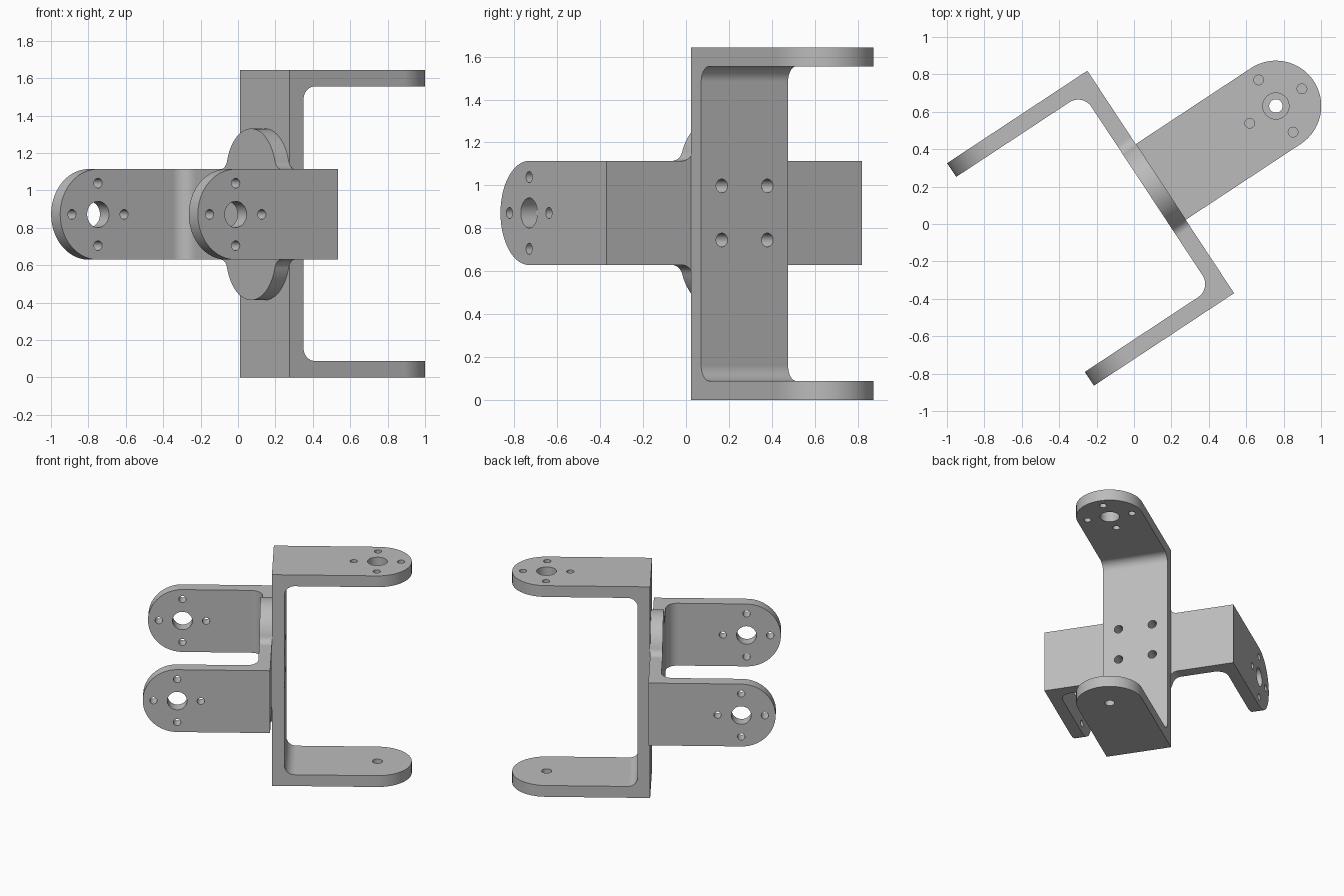
import bpy, bmesh, math
from math import cos, sin, pi
from mathutils import Matrix, Vector

cube = bpy.data.objects.get("Cube")
if cube:
    bpy.data.objects.remove(cube)

steel = bpy.data.materials.new("plain grey metal")
steel.use_nodes = True
grey = (0.5, 0.5, 0.5, 1)
steel.diffuse_color = grey
steel.node_tree.nodes["Principled BSDF"].inputs["Base Color"].default_value = grey

THICK = 0.088     # sheet thickness
HALF = 0.2425     # half the strap width, also the tip radius
YAW = Matrix.Rotation(math.radians(33.4), 4, "Z")


def arc(cx, cy, r, a0, a1, n=16):
    """Points along a 2D arc, angles in radians."""
    return [(cx + r * cos(a0 + (a1 - a0) * i / n),
             cy + r * sin(a0 + (a1 - a0) * i / n)) for i in range(n + 1)]


def prism(name, points, depth):
    """Solid from a planar outline swept along a vector."""
    bm = bmesh.new()
    face = bm.faces.new([bm.verts.new(p) for p in points])
    swept = bmesh.ops.extrude_face_region(bm, geom=[face])["geom"]
    bmesh.ops.translate(bm, vec=Vector(depth),
                        verts=[v for v in swept if isinstance(v, bmesh.types.BMVert)])
    bmesh.ops.recalc_face_normals(bm, faces=bm.faces)
    mesh = bpy.data.meshes.new(name)
    bm.to_mesh(mesh)
    bm.free()
    mesh.materials.append(steel)
    obj = bpy.data.objects.new(name, mesh)
    bpy.context.collection.objects.link(obj)
    return obj


def activate(obj):
    bpy.ops.object.select_all(action="DESELECT")
    obj.select_set(True)
    bpy.context.view_layer.objects.active = obj


def combine(obj, tool, operation):
    """Apply a boolean and discard the tool."""
    tool.hide_render = True
    mod = obj.modifiers.new("combine", "BOOLEAN")
    mod.operation, mod.solver, mod.object = operation, "EXACT", tool
    activate(obj)
    bpy.ops.object.modifier_apply(modifier=mod.name)
    bpy.data.objects.remove(tool)


def drill_arm(obj, x, y, r):
    """Hole through an arm, running along y."""
    ring = arc(x[0], x[1], r, 0, 2 * pi, 40)[:-1]
    combine(obj, prism("drill", [(a, y - 0.1, c) for a, c in ring], (0, 0.2, 0)), "DIFFERENCE")


def drill_base(obj, y, z, r):
    """Hole through the base, running along x."""
    ring = arc(y, z, r, 0, 2 * pi, 32)[:-1]
    combine(obj, prism("drill", [(-0.1, b, c) for b, c in ring], (0.3, 0, 0)), "DIFFERENCE")


def bracket(name, length, span, fillet):
    """U-shaped strap: base at x = 0, arms along +x with round tips."""
    s, t = span / 2, THICK
    c = t + fillet
    upper = arc(c, s - c, fillet, pi / 2, pi)
    lower = [(x, -y) for x, y in reversed(upper)]
    outline = ([(0, -s), (0, s), (length, s), (length, s - t)] + upper
               + lower + [(length, t - s), (length, -s)])
    obj = prism(name, [(x, y, -HALF) for x, y in outline], (0, 0, 2 * HALF))
    # Round both arm tips at once with a stadium outline
    tip = arc(length - HALF, 0, HALF, -pi / 2, pi / 2, 48)
    side = [(-0.1, HALF), (-0.1, -HALF)] + tip
    combine(obj, prism("tip", [(x, -2, z) for x, z in side], (0, 4, 0)), "INTERSECT")
    return obj


def hole_pattern(obj, x, y):
    """Large bore with four screw holes around it."""
    drill_arm(obj, (x, 0), y, 0.07)
    for k in range(4):
        a = k * pi / 2
        drill_arm(obj, (x + 0.167 * cos(a), 0.167 * sin(a)), y, 0.026)


def finish(obj, matrix):
    for y in (-0.126, 0.126):
        for z in (-0.127, 0.127):
            drill_base(obj, y + obj["shift_y"], z + obj["shift_z"], 0.032)
    obj.data.transform(YAW @ matrix)
    activate(obj)
    bpy.ops.object.shade_smooth_by_angle(angle=math.radians(30))
    mod = obj.modifiers.new("clean normals", "WEIGHTED_NORMAL")
    mod.keep_sharp = True


# Upright bracket, arms above and below
LONG, TALL = 0.98, 1.643
upright = bracket("upright_bracket", LONG, TALL, 0.072)
hole_pattern(upright, LONG - HALF, TALL / 2)
drill_arm(upright, (LONG - HALF, 0), -TALL / 2, 0.036)
upright["shift_y"], upright["shift_z"] = 0.05, 0.0
finish(upright, Matrix.Translation((0.243, 0.109, TALL / 2)) @ Matrix.Rotation(pi / 2, 4, "X"))

# Level bracket, arms side by side
SHORT, WIDE = 0.898, 1.425
level = bracket("level_bracket", SHORT, WIDE, 0.085)

# Rounded mounting tabs above and below its base
BLEND, CENTRE = 0.06, 0.216
fz = HALF + BLEND
fy = math.sqrt((HALF + BLEND) ** 2 - (fz - CENTRE) ** 2)
lean = math.atan2(fz - CENTRE, fy)
foot = arc(fy, fz, BLEND, -pi / 2, lean - pi, 10)
crown = arc(0, CENTRE, HALF, lean, pi - lean, 48)[1:-1]
half = foot + crown + [(-y, z) for y, z in reversed(foot)]
tabs = half + [(-y, -z) for y, z in half]
combine(level, prism("mounting_tabs", [(0, y, z) for y, z in tabs], (THICK, 0, 0)), "UNION")

for sign in (-1, 1):
    hole_pattern(level, SHORT - HALF, sign * WIDE / 2)
level["shift_y"], level["shift_z"] = 0.0, 0.0
finish(level, Matrix.Translation((0.243, 0.109, 0.8715)) @ Matrix.Rotation(pi, 4, "Z"))
